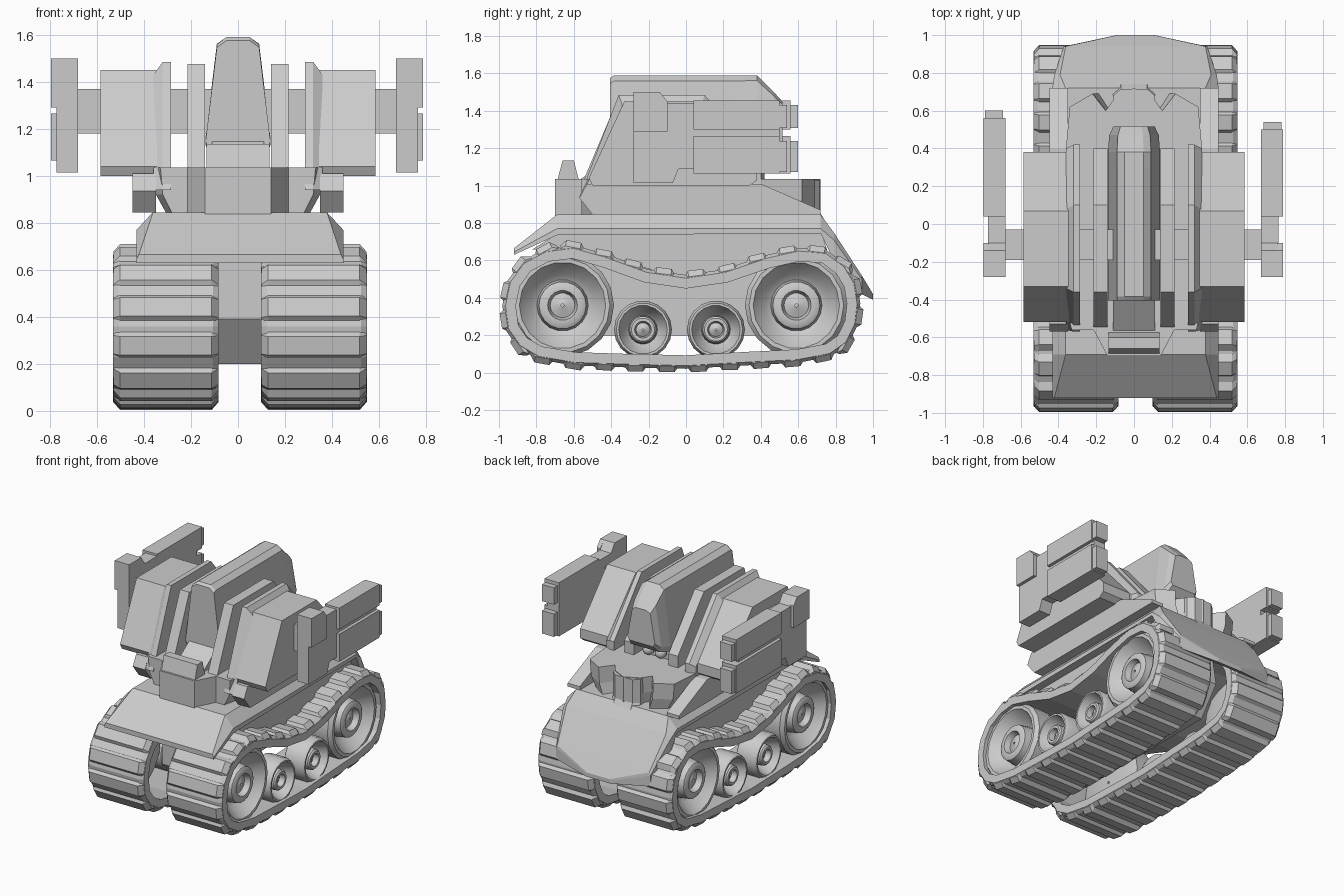
import bpy, bmesh, math
from mathutils import Vector

if "Cube" in bpy.data.objects:
    bpy.data.objects.remove(bpy.data.objects["Cube"])


def add_loft(bm, sections, closed=False):
    """Skin a list of equal-length point loops; cap the ends unless closed."""
    rings = [[bm.verts.new(p) for p in s] for s in sections]
    n = len(rings[0])
    for i in range(len(rings) - (0 if closed else 1)):
        a, b = rings[i], rings[(i + 1) % len(rings)]
        for j in range(n):
            k = (j + 1) % n
            bm.faces.new((a[j], a[k], b[k], b[j]))
    if not closed:
        bm.faces.new(rings[0][::-1])
        bm.faces.new(rings[-1])


def finish(name, bm, smooth=False):
    bmesh.ops.recalc_face_normals(bm, faces=bm.faces)
    me = bpy.data.meshes.new(name)
    bm.to_mesh(me)
    bm.free()
    ob = bpy.data.objects.new(name, me)
    bpy.context.collection.objects.link(ob)
    if smooth:
        bpy.ops.object.select_all(action='DESELECT')
        ob.select_set(True)
        bpy.context.view_layer.objects.active = ob
        bpy.ops.object.shade_smooth_by_angle(angle=math.radians(32))
    return ob


def loft(name, sections, closed=False, smooth=False):
    bm = bmesh.new()
    add_loft(bm, sections, closed)
    return finish(name, bm, smooth)


def prism(name, pts, x0, x1):
    """Side profile (y, z) extruded across x."""
    return loft(name, [[(x, y, z) for y, z in pts] for x in (x0, x1)])


def box(name, x0, x1, y0, y1, z0, z1):
    return prism(name, [(y0, z0), (y1, z0), (y1, z1), (y0, z1)], x0, x1)


CX = 0.008                      # chassis centre
SIDES = ((1, "right"), (-1, "left"))

# ---- tracks ----
path = [(-1.0, .36), (-.98, .22), (-.91, .12), (-.8, .055), (-.6, .02), (-.3, .01), (0, .003), (.3, .02),
        (.6, .035), (.78, .07), (.88, .14), (.935, .25), (.95, .37), (.93, .49), (.87, .59), (.76, .67),
        (.6, .685), (.42, .645), (.2, .57), (0, .54), (-.2, .57), (-.42, .65), (-.6, .70), (-.76, .68),
        (-.89, .61), (-.97, .5)]
P = [Vector(p) for p in path]
N = len(P)


def normal(a, b):
    t = (b - a).normalized()
    return Vector((t.y, -t.x))   # outward for this winding


def at(s):
    """Point and outward normal at distance s along the path."""
    for i in range(N):
        a, b = P[i], P[(i + 1) % N]
        d = (b - a).length
        if s <= d:
            return a.lerp(b, s / d), normal(P[i - 1], P[(i + 2) % N])
        s -= d
    return P[0], normal(P[-1], P[1])


length = sum((P[(i + 1) % N] - P[i]).length for i in range(N))
X0, X1 = .09, .54
for s, side in SIDES:
    bm = bmesh.new()
    belt = []
    for i in range(N):
        n = normal(P[i - 1], P[(i + 1) % N])
        sec = []
        for x, d in ((X0, .09), (X0, .035), (X0 + .025, .018), (X1 - .025, .018), (X1, .035), (X1, .09)):
            q = P[i] - n * d
            sec.append((CX + s * x, q.x, q.y))
        belt.append(sec)
    add_loft(bm, belt, closed=True)
    bars = 28
    for k in range(bars):        # raised tread pads with bevelled ends
        c, n = at((k + .5) * length / bars)
        t = Vector((-n.y, n.x))
        secs = []
        for x, h, b in ((X0 + .002, -.03, .05), (X0 + .03, .002, .035),
                        (X1 - .03, .002, .035), (X1 - .002, -.03, .05)):
            q = [c - t * .068 - n * b, c + t * .068 - n * b, c + t * .04 + n * h, c - t * .04 + n * h]
            secs.append([(CX + s * x, v.x, v.y) for v in q])
        add_loft(bm, secs)
    finish("track_" + side, bm)

    # dished wheels
    for wn, y, z, r in (("front", -.66, .36, .275), ("rear", .59, .36, .275),
                        ("mid_front", -.23, .23, .155), ("mid_rear", .16, .23, .155)):
        prof = [(.34, .03), (.34, .8), (.36, 1), (.49, 1), (.515, .92), (.515, .84), (.43, .62), (.41, .5),
                (.49, .46), (.5, .4), (.5, .29), (.46, .24), (.48, .03)]
        secs = []
        for i in range(18):
            a = math.tau * i / 18
            secs.append([(CX + s * x, y + q * r * math.cos(a), z + q * r * math.sin(a)) for x, q in prof])
        loft(f"wheel_{wn}_{side}", secs, closed=True, smooth=True)

# ---- chassis ----
prism("hull", [(-.75, .39), (-.6, .2), (.6, .2), (.75, .4), (.7, .7), (-.75, .7)], CX - .092, CX + .092)
prism("upper_hull", [(-.66, .76), (-.82, .66), (-.6, .65), (-.4, .61), (0, .5), (.4, .6), (.6, .65),
                     (.76, .64), (.72, .76)], CX - .38, CX + .38)
deck = []
for y, w, wt, b, m, t in ((-.92, .44, .43, .63, .645, .665), (-.69, .44, .37, .735, .77, .845),
                          (.72, .44, .37, .745, .77, .845), (.79, .43, .4, .6, .71, .75),
                          (.94, .38, .37, .42, .5, .52), (1.0, .1, .09, .39, .41, .42)):
    deck.append([(CX + x, y, z) for x, z in ((-w, b), (-w, m), (-wt, t), (wt, t), (w, m), (w, b))])
loft("deck_plate", deck)

# ---- turret base ----
half = [(0, .72), (.1, .67), (.15, .6), (.22, .69), (.34, .62), (.36, .4), (.36, -.45), (.33, -.56), (.22, -.56)]
outline = half + [(-x, y) for x, y in half[:0:-1]]
loft("turret_base", [[(x * k, y, z) for x, y in outline] for k, z in ((.84, .835), (.97, .92), (1, 1.035))])
tail = [(-.11, .5), (-.11, .68), (-.07, .715), (.07, .715), (.11, .68), (.11, .5)]
loft("tail_block", [[(x, y + dy, z) for x, y in tail] for dy, z in ((.07, .74), (0, .86), (0, 1.03))])
nose = [(-.22, -.55), (-.14, -.70), (.14, -.70), (.22, -.55)]
loft("nose_block", [[(x * k, y, z) for x, y in nose] for k, z in ((.7, .79), (1, .84), (1, 1.035))])
prism("nose_crest", [(-.695, 1.0), (-.66, 1.135), (-.6, 1.135), (-.565, 1.0)], -.135, .135)

# ---- upright slabs, shoulder blocks, skirts and launchers ----
slab = [(-.56, 1.0), (-.36, 1.475), (.1, 1.475), (.4, 1.12), (.4, 1.0)]
shoulder = [(-.5, 1.0), (-.52, 1.04), (-.33, 1.45), (.07, 1.45), (.38, 1.1), (.38, 1.03), (.34, 1.0)]
skirt = [(-.5, .845), (-.57, .935), (-.53, 1.01), (.4, 1.01), (.56, .94), (.72, .87), (.72, .845)]
bracket = [(-.28, 1.015), (-.07, 1.015), (-.04, 1.09), (.5, 1.09), (.5, 1.44), (-.1, 1.44), (-.14, 1.5), (-.28, 1.5)]
outer = [(-.57, .94), (-.36, 1.485), (.1, 1.485), (.42, 1.1), (.42, .94)]
inset = [(-.56, .94), (-.34, 1.43), (.08, 1.43), (.4, 1.08), (.4, .94)]
for s, side in SIDES:
    prism("inner_slab_" + side, slab, s * .14, s * .215)
    loft("outer_slab_" + side, [[(s * x, y, z) for y, z in p]
                                for x, p in ((.285, outer), (.32, outer), (.36, inset))])
    prism("shoulder_" + side, shoulder, s * .345, s * .585)
    prism("side_skirt_" + side, skirt, s * .35, s * .448)

    dx = 0 if s > 0 else .008
    dy = 0 if s > 0 else .06
    prism("launcher_bracket_" + side, bracket, s * (.672 + dx), s * (.765 + dx))
    prism("launcher_knob_" + side, [(-.28, 1.29), (-.1, 1.29), (-.1, 1.45), (-.14, 1.5), (-.28, 1.5)],
          s * (.76 + dx), s * (.788 + dx))
    for tube, z0, z1 in (("upper", 1.3, 1.455), ("lower", 1.065, 1.265)):
        box(f"launcher_{tube}_{side}", s * (.672 + dx), s * (.788 + dx), .04, .5 + dy, z0, z1)
        box(f"launcher_tip_{tube}_{side}", s * (.685 + dx), s * (.78 + dx), .45, .54 + dy, z0 + .008, z1 - .025)

box("shoulder_axle", -.69, .69, -.19, -.03, 1.18, 1.37)

# ---- central cannon on a wedge-fronted mount ----
cannon = []
for y, k, zb, zt in ((-.405, 1, 1.1, 1.575), (-.385, 1, 1.08, 1.59), (.30, 1, 1.1, 1.59),
                     (.38, 1, 1.12, 1.59), (.47, .95, 1.15, 1.5), (.515, .8, 1.2, 1.45)):
    h = zt - zb
    cannon.append([(k * x, y, zb + f * h) for x, f in
                   ((-.12, 0), (-.138, .1), (-.09, .94), (-.05, 1), (.05, 1), (.09, .94), (.138, .1), (.12, 0))])
loft("cannon", cannon)
prism("cannon_mount", [(-.57, 1.0), (-.57, 1.03), (-.4, 1.15), (.33, 1.15), (.33, 1.0)], -.11, .11)

# small vents under the cannon
for s, side in SIDES:
    bm = bmesh.new()
    bmesh.ops.create_icosphere(bm, subdivisions=2, radius=.04)
    bmesh.ops.translate(bm, verts=bm.verts, vec=(s * .05, .36, 1.085))
    finish("vent_" + side, bm, smooth=True)
